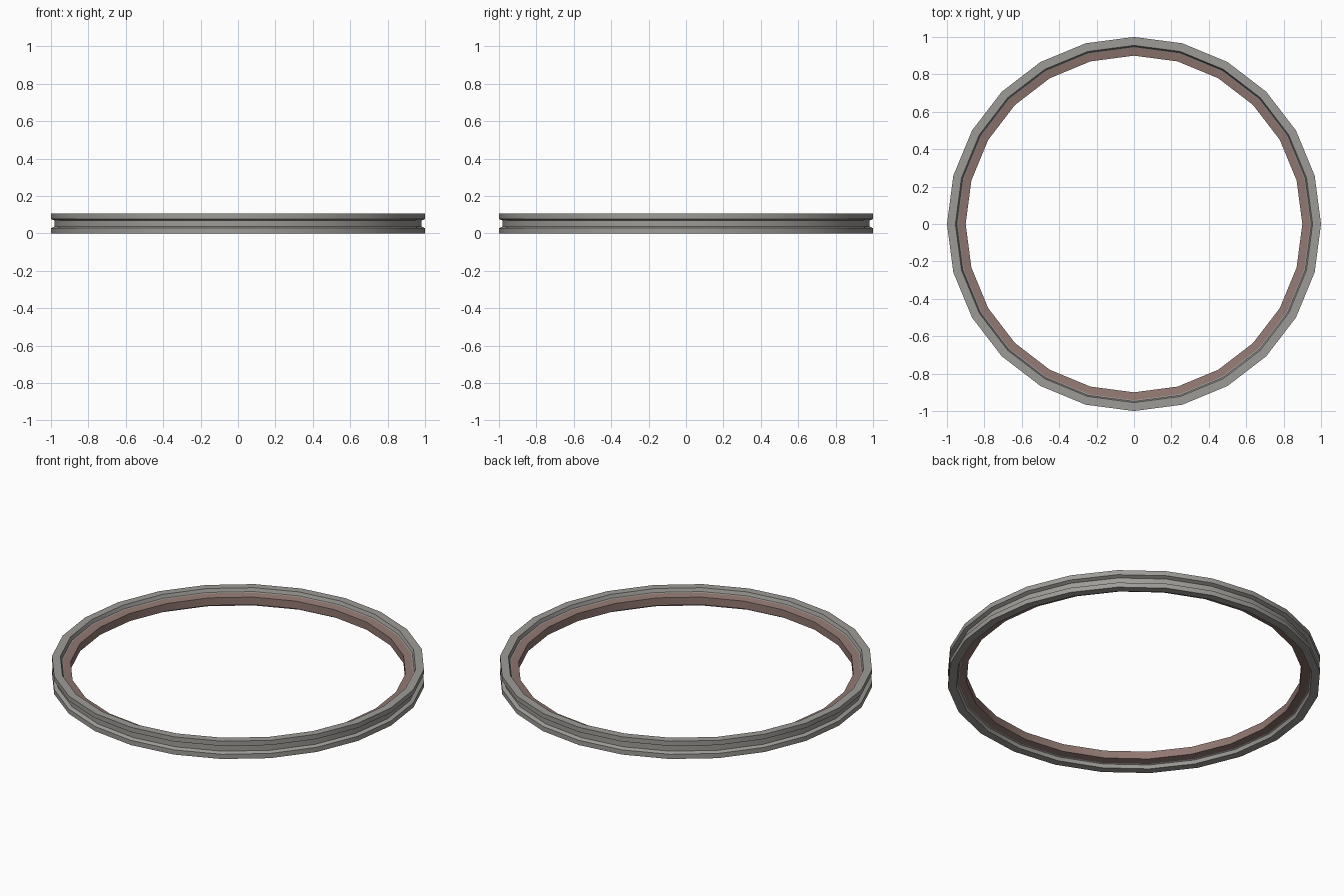
import bpy, math

if "Cube" in bpy.data.objects:
    bpy.data.objects.remove(bpy.data.objects["Cube"])

SIDES = 24


def material(name, rgb):
    m = bpy.data.materials.new(name)
    m.diffuse_color = (*rgb, 1)
    m.use_nodes = True
    m.node_tree.nodes["Principled BSDF"].inputs["Base Color"].default_value = m.diffuse_color
    return m


def ring(name, profile, mat):
    """Sweep a closed (radius, height) profile, listed counter-clockwise, around z."""
    n = len(profile)
    verts, faces = [], []
    for i in range(SIDES):
        a = 2 * math.pi * i / SIDES
        verts += [(r * math.cos(a), r * math.sin(a), z) for r, z in profile]
        j = (i + 1) % SIDES
        for k in range(n):
            l = (k + 1) % n
            faces.append((i * n + k, j * n + k, j * n + l, i * n + l))
    mesh = bpy.data.meshes.new(name)
    mesh.from_pydata(verts, [], faces)
    mesh.materials.append(mat)
    ob = bpy.data.objects.new(name, mesh)
    bpy.context.collection.objects.link(ob)
    bpy.ops.object.select_all(action='DESELECT')
    ob.select_set(True)
    bpy.context.view_layer.objects.active = ob
    bpy.ops.object.shade_smooth_by_angle(angle=math.radians(30))
    return ob


def mirrored(lower, height):
    """Complete a profile half by reflecting it about mid height."""
    return lower + [(r, height - z) for r, z in reversed(lower)]


H = 0.105
grey = material("warm grey metal", (0.34, 0.33, 0.31))
brown = material("dusty brown", (0.28, 0.185, 0.165))

# Outer grey band: two flanges with a groove between, shallow lip inside
outer_half = [(0.942, 0.023), (0.948, 0.020), (0.955, 0.0), (1.0, 0.0),
              (1.0, 0.028), (0.98, 0.037)]
ring("outer_band", mirrored(outer_half, H), grey)

# Inner brown liner with sloping shoulders
liner = [(0.90, 0.030), (0.942, 0.023), (0.942, H - 0.023), (0.90, H - 0.030)]
ring("inner_liner", liner, brown)
